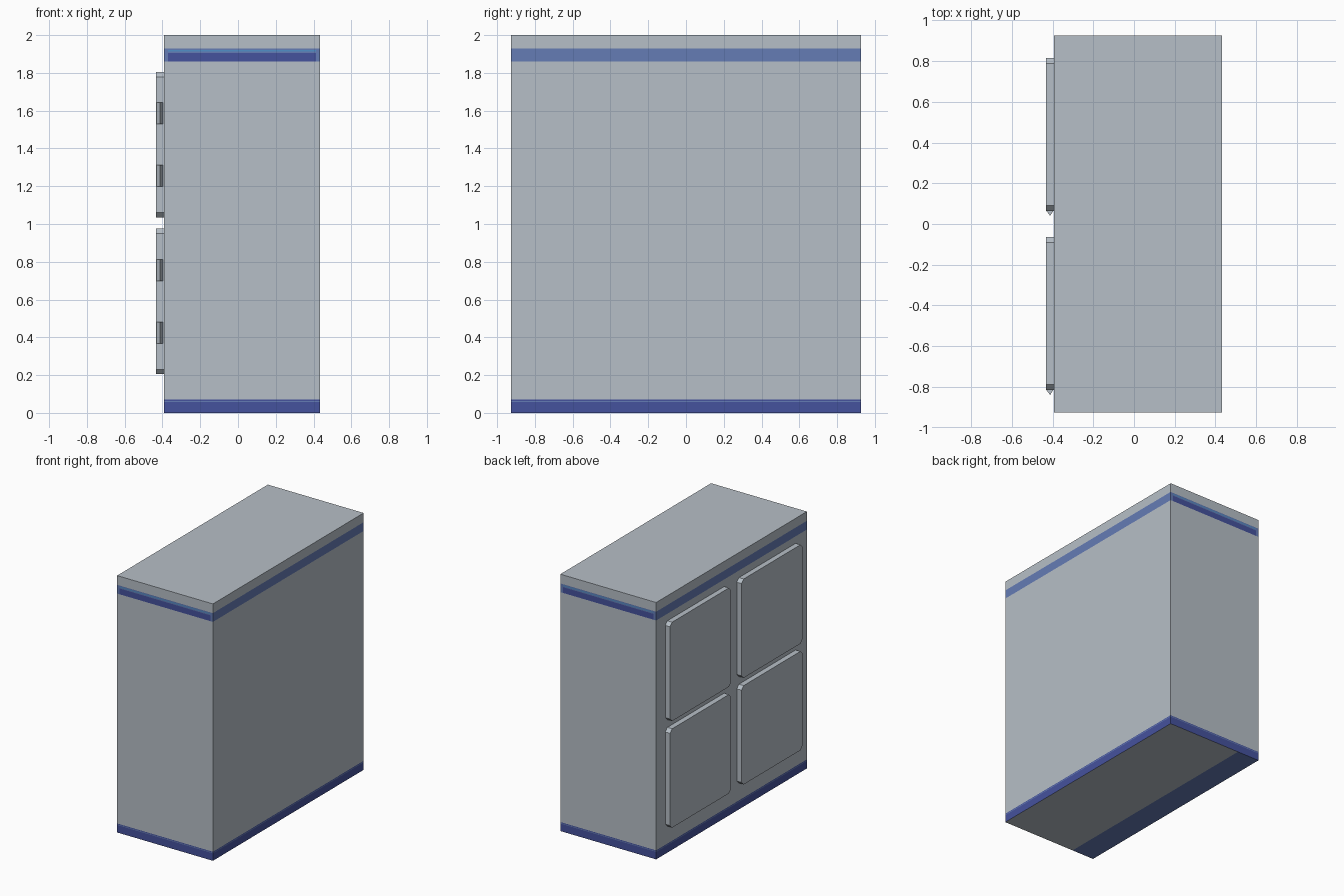
import bpy, bmesh
from mathutils import Vector

if "Cube" in bpy.data.objects:
    bpy.data.objects.remove(bpy.data.objects["Cube"])


def material(name, rgb):
    m = bpy.data.materials.new(name)
    m.diffuse_color = (*rgb, 1)
    m.use_nodes = True
    m.node_tree.nodes["Principled BSDF"].inputs["Base Color"].default_value = m.diffuse_color
    return m


GREY = material("cabinet grey", (0.47, 0.52, 0.57))
LIGHT = material("band blue", (0.13, 0.20, 0.46))
DARK = material("deep blue", (0.06, 0.085, 0.34))
SKY = material("sky blue", (0.08, 0.28, 0.58))

X0, X1, Y = -0.392, 0.433, 0.927


def finish(name, bm, mats):
    bmesh.ops.recalc_face_normals(bm, faces=bm.faces[:])
    me = bpy.data.meshes.new(name)
    bm.to_mesh(me)
    bm.free()
    for m in mats:
        me.materials.append(m)
    ob = bpy.data.objects.new(name, me)
    bpy.context.collection.objects.link(ob)
    return ob


def prism(name, profile, offset):
    bm = bmesh.new()
    f = bm.faces.new([bm.verts.new(p) for p in profile])
    r = bmesh.ops.extrude_face_region(bm, geom=[f])
    verts = [g for g in r["geom"] if isinstance(g, bmesh.types.BMVert)]
    bmesh.ops.translate(bm, verts=verts, vec=Vector(offset))
    return finish(name, bm, [GREY])


# cabinet body, sliced so the bands can be coloured by height
bm = bmesh.new()
bmesh.ops.create_cube(bm, size=1)
for v in bm.verts:
    v.co = (X0 if v.co.x < 0 else X1, v.co.y * 2 * Y, 0 if v.co.z < 0 else 2)
cuts = [(2, z) for z in (0.05, 0.058, 0.064, 0.07, 1.86, 1.905, 1.913, 1.92, 1.928)]
cuts += [(0, x) for x in (-0.37, -0.2, 0.412)]
for axis, pos in cuts:
    co, no = Vector(), Vector()
    co[axis], no[axis] = pos, 1
    bmesh.ops.bisect_plane(bm, geom=bm.verts[:] + bm.edges[:] + bm.faces[:],
                           plane_co=co, plane_no=no)
bm.normal_update()
for f in bm.faces:
    c, n = f.calc_center_median(), f.normal
    end = abs(n.y) > 0.5
    inner = -0.37 < c.x < 0.412
    if n.z < -0.5:                       # underside: blue along the panel edge
        f.material_index = 1 if c.x < -0.2 else 0
    elif n.z > 0.5:
        f.material_index = 0
    elif c.z < 0.07:                     # bottom band
        f.material_index = 1 if 0.058 < c.z < 0.064 else 2
    elif 1.86 < c.z < 1.928:             # top band, darker inset on the ends
        f.material_index = 1
        if end and inner:
            if c.z < 1.905:
                f.material_index = 2
            elif 1.913 < c.z < 1.92:
                f.material_index = 3
finish("cabinet_body", bm, [GREY, LIGHT, DARK, SKY])

# four doors with clipped corners, each with two wedge hinges
C = 0.026
for row, z0 in (("lower", 0.205), ("upper", 1.035)):
    for side, y0 in (("front", -0.815), ("back", 0.065)):
        y1, z1 = y0 + 0.75, z0 + 0.77
        outline = [(y0 + C, z0), (y1 - C, z0), (y1, z0 + C), (y1, z1 - C),
                   (y1 - C, z1), (y0 + C, z1), (y0, z1 - C), (y0, z0 + C)]
        prism(f"{row}_{side}_door", [(X0, y, z) for y, z in outline], (-0.041, 0, 0))
        for i, dz in enumerate((0.163, 0.494)):
            wedge = [(-0.431, y0, z0 + dz), (X0 - 0.004, y0, z0 + dz),
                     (-0.412, y0 - 0.025, z0 + dz)]
            prism(f"{row}_{side}_hinge_{i + 1}", wedge, (0, 0, 0.114))
